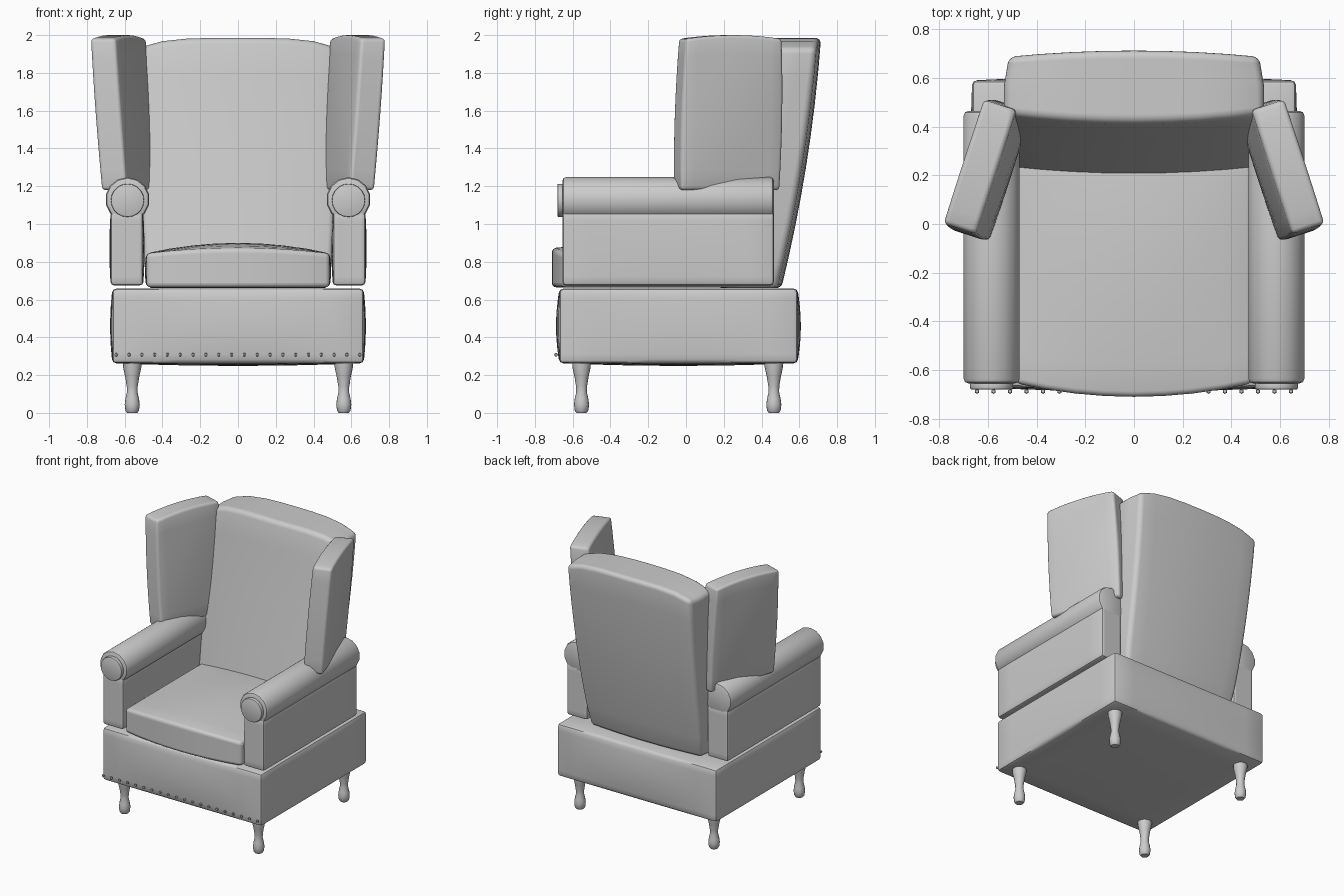
import bpy, bmesh, math
from mathutils import Vector, Matrix

if "Cube" in bpy.data.objects:
    bpy.data.objects.remove(bpy.data.objects["Cube"])

grey = bpy.data.materials.new("grey fabric")
grey.diffuse_color = (0.6, 0.6, 0.6, 1)
grey.use_nodes = True
grey.node_tree.nodes["Principled BSDF"].inputs["Base Color"].default_value = grey.diffuse_color


def finish(name, bm, bevel=0, segments=3, angle=40):
    bmesh.ops.recalc_face_normals(bm, faces=bm.faces)
    me = bpy.data.meshes.new(name)
    bm.to_mesh(me)
    bm.free()
    me.materials.append(grey)
    ob = bpy.data.objects.new(name, me)
    bpy.context.collection.objects.link(ob)
    bpy.ops.object.select_all(action='DESELECT')
    bpy.context.view_layer.objects.active = ob
    ob.select_set(True)
    if bevel:
        m = ob.modifiers.new("soft edges", 'BEVEL')
        m.width, m.segments = bevel, segments
        m.limit_method, m.angle_limit = 'ANGLE', math.radians(50)
        bpy.ops.object.modifier_apply(modifier=m.name)
    bpy.ops.object.shade_smooth_by_angle(angle=math.radians(angle))
    return ob


def padded(name, shape, bevel, segments=3, cuts=7):
    """Gridded cube whose -1..1 coordinates are mapped through shape()."""
    bm = bmesh.new()
    bmesh.ops.create_cube(bm, size=2)
    bmesh.ops.subdivide_edges(bm, edges=bm.edges[:], cuts=cuts, use_grid_fill=True)
    for v in bm.verts:
        v.co = Vector(shape(*v.co))
    return finish(name, bm, bevel, segments)


def cylinder(name, x, y0, y1, z, r, sides, bevel):
    bm = bmesh.new()
    mat = Matrix.Translation((x, (y0 + y1) / 2, z)) @ Matrix.Rotation(math.pi / 2, 4, 'X')
    bmesh.ops.create_cone(bm, cap_ends=True, segments=sides, radius1=r, radius2=r,
                          depth=abs(y1 - y0), matrix=mat)
    return finish(name, bm, bevel, 2)


def lathe(name, profile, x, y, sides=16):
    bm = bmesh.new()
    rings = [[bm.verts.new((x + r * math.cos(2 * math.pi * i / sides),
                            y + r * math.sin(2 * math.pi * i / sides), z))
              for i in range(sides)] for r, z in profile]
    for a, b in zip(rings, rings[1:]):
        for i in range(sides):
            j = (i + 1) % sides
            bm.faces.new((a[i], a[j], b[j], b[i]))
    bm.faces.new(rings[0])
    bm.faces.new(rings[-1])
    return finish(name, bm)


def dome(a, b):
    return (1 - a * a) * (1 - b * b)


# Upholstered base box
padded("base", lambda u, v, w: (
    u * (0.665 + 0.012 * dome(v, w)),
    -0.04 + v * (0.63 + 0.018 * dome(u, w)),
    0.458 + w * (0.195 + (0.014 * dome(u, v) if w < 0 else 0.005))), 0.02, 2)

# Seat cushion with bowed front and crowned top
def seat_shape(u, v, w):
    front = 0.055 * (1 - u * u) if v < 0 else 0
    crown = 0.055 * (1 - u * u) * (1 - 0.5 * v * v)
    return (u * (0.485 + 0.008 * dome(v, w)),
            -0.18 + v * (0.475 + front),
            0.755 + w * 0.09 + (crown if w > 0 else 0) * w)

padded("seat_cushion", seat_shape, 0.06, 4)

# Reclined back cushion
def back_shape(u, v, w):
    t = (w + 1) / 2
    rear = 0.48 + 0.31 * t - 0.1 * t * t
    front = 0.20 + 0.25 * t
    y = (rear + front) / 2 + v * (rear - front) / 2
    y += v * (0.025 if v > 0 else 0.035) * (1 - u * u)
    z = 0.66 + 1.27 * t + 0.055 * t ** 4 * (1 - u ** 4)
    return (u * (0.48 + 0.055 * math.sqrt(t) - 0.02 * max(v, 0)), y, z)

padded("back_cushion", back_shape, 0.075, 4)

for side, s in (("left", -1), ("right", 1)):
    # Arm panel, rolled top and round front cap
    padded(side + "_arm_panel", lambda u, v, w: (
        s * 0.588 + u * (0.086 + 0.007 * dome(v, w)),
        -0.095 + v * 0.56,
        0.87 + w * 0.195), 0.018, 2)
    cylinder(side + "_arm_roll", s * 0.585, -0.655, 0.465, 1.13, 0.118, 14, 0.02)
    cylinder(side + "_arm_cap", s * 0.585, -0.68, -0.65, 1.125, 0.088, 20, 0.005)

    # Wing, angled outwards towards the front and leaning out at the top
    def wing_shape(u, v, w):
        t = (w + 1) / 2
        a = math.radians(18)
        along = u * (0.275 + 0.01 * (1 - w * w) - 0.008 * t)
        across = v * (0.07 + 0.018 * dome(u, w))
        x = 0.572 + 0.062 * t - along * math.sin(a) + across * math.cos(a)
        y = 0.215 + 0.02 * t + along * math.cos(a) + across * math.sin(a)
        z = 1.18 + 0.80 * t + 0.02 * t * (1 - u * u)
        return (s * x, y, z)

    padded(side + "_wing", wing_shape, 0.05, 3)

    # Turned legs
    leg = [(0.027, 0), (0.036, 0.012), (0.04, 0.045), (0.036, 0.075), (0.028, 0.11),
           (0.029, 0.14), (0.037, 0.19), (0.048, 0.24), (0.05, 0.275)]
    for end, y in (("front", -0.553), ("rear", 0.465)):
        lathe(f"{side}_{end}_leg", leg, s * 0.56, y)

# Row of upholstery nails along the lower front
bm = bmesh.new()
for i in range(20):
    x = -0.645 + 1.29 * i / 19
    bmesh.ops.create_uvsphere(bm, u_segments=6, v_segments=4, radius=0.01,
                              matrix=Matrix.Translation((x, -0.688, 0.308)))
finish("front_nails", bm)
